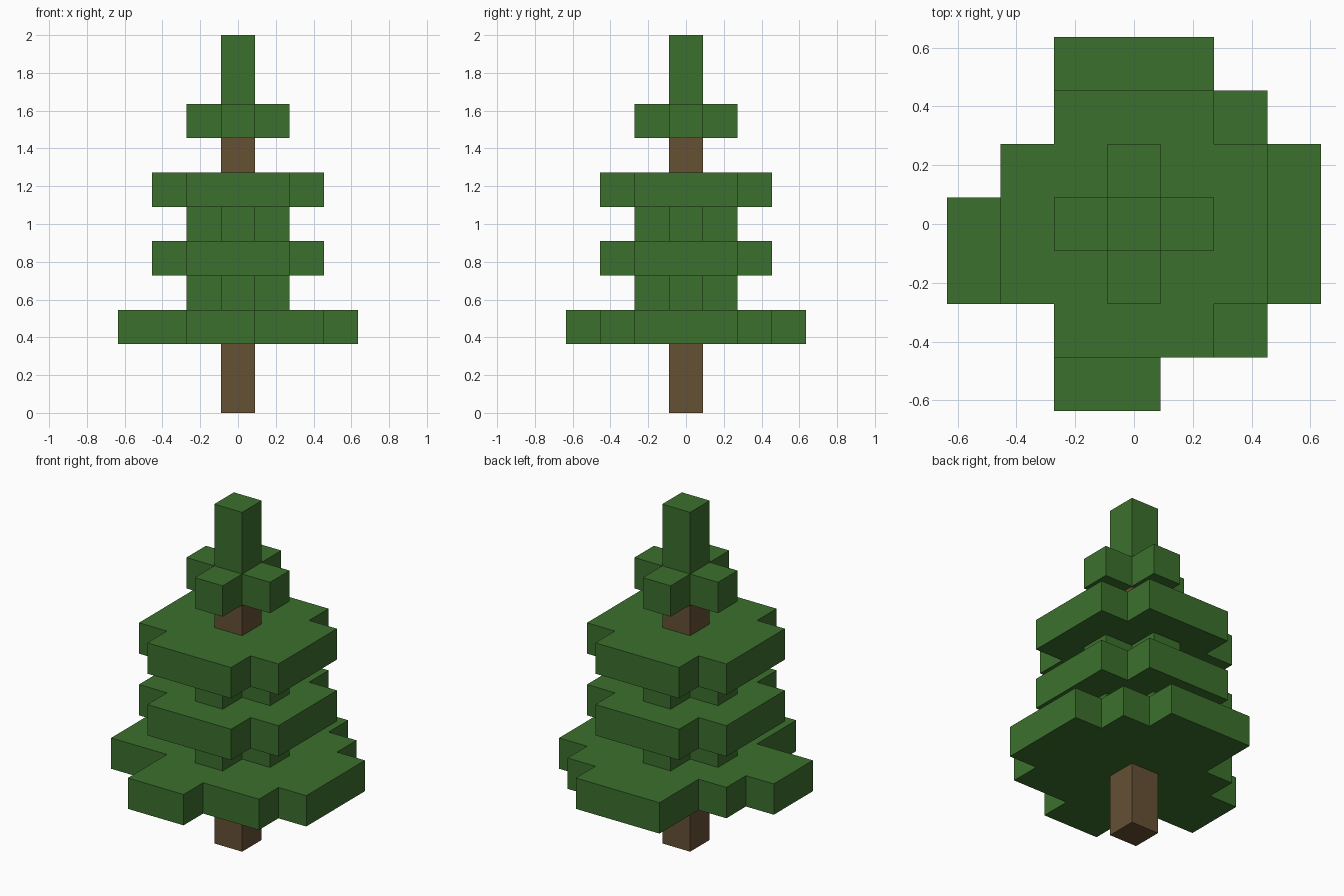
import bpy
import bmesh

U = 2 / 11  # edge length of one block

cube = bpy.data.objects.get("Cube")
if cube:
    bpy.data.objects.remove(cube, do_unlink=True)


def material(name, rgb):
    mat = bpy.data.materials.new(name)
    mat.use_nodes = True
    mat.diffuse_color = (*rgb, 1)
    bsdf = mat.node_tree.nodes["Principled BSDF"]
    bsdf.inputs["Base Color"].default_value = (*rgb, 1)
    bsdf.inputs["Roughness"].default_value = 0.9
    return mat


leaf = material("leaf green", (0.045, 0.163, 0.026))
bark = material("bark brown", (0.13, 0.082, 0.034))


def slab(name, rows, bottom, top, mat):
    """Extrude a block outline; rows maps y to the first and last x block."""
    bm = bmesh.new()
    for y, (first, last) in rows.items():
        for x in range(first, last + 1):
            corners = ((-.5, -.5), (.5, -.5), (.5, .5), (-.5, .5))
            bm.faces.new([bm.verts.new(((x + i) * U, (y + j) * U, bottom * U))
                          for i, j in corners])
    bmesh.ops.remove_doubles(bm, verts=bm.verts[:], dist=0.001)
    # Merge the blocks into one clean outline, then give it height
    bmesh.ops.dissolve_limit(bm, angle_limit=0.01, verts=bm.verts[:], edges=bm.edges[:])
    raised = bmesh.ops.extrude_face_region(bm, geom=bm.faces[:], use_keep_orig=True)
    verts = [g for g in raised["geom"] if isinstance(g, bmesh.types.BMVert)]
    bmesh.ops.translate(bm, verts=verts, vec=(0, 0, (top - bottom) * U))
    bmesh.ops.recalc_face_normals(bm, faces=bm.faces[:])
    mesh = bpy.data.meshes.new(name)
    bm.to_mesh(mesh)
    bm.free()
    mesh.materials.append(mat)
    obj = bpy.data.objects.new(name, mesh)
    bpy.context.collection.objects.link(obj)


# Outlines, row by row from back to front
post = {0: (0, 0)}
cross = {1: (0, 0), 0: (-1, 1), -1: (0, 0)}
middle = {2: (-1, 1), 1: (-2, 2), 0: (-2, 2), -1: (-2, 2), -2: (-1, 1)}
skirt = {3: (-1, 1), 2: (-1, 2), 1: (-2, 3), 0: (-3, 3),
         -1: (-3, 3), -2: (-1, 2), -3: (-1, 0)}

# Trunk
slab("trunk", post, 0, 8, bark)

# Foliage tiers from the ground up
slab("bottom_branches", skirt, 2, 3, leaf)
slab("lower_inner_foliage", cross, 3, 4, leaf)
slab("lower_middle_branches", middle, 4, 5, leaf)
slab("upper_inner_foliage", cross, 5, 6, leaf)
slab("upper_middle_branches", middle, 6, 7, leaf)
slab("top_branches", cross, 8, 9, leaf)
slab("treetop", post, 9, 11, leaf)
